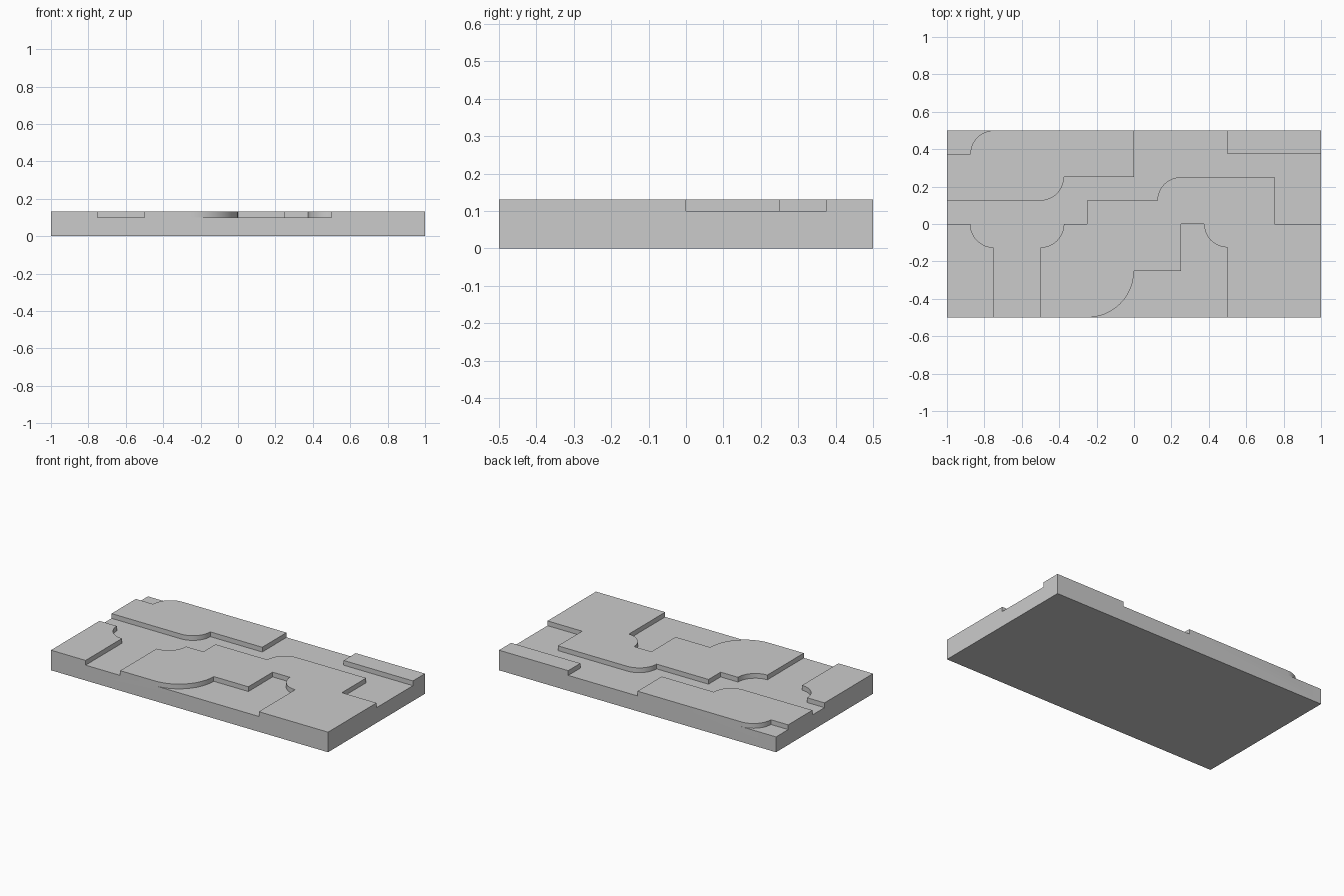
import bpy, bmesh
from math import sin, cos, radians

if "Cube" in bpy.data.objects:
    bpy.data.objects.remove(bpy.data.objects["Cube"])

TOP, FLOOR = 0.131, 0.1   # raised surface and channel floor heights
OUT = 0.1                 # how far cutters run past the slab edge


def arc(cx, cy, r, a0, a1, n=12):
    return [(cx + r * cos(radians(a0 + (a1 - a0) * i / n)),
             cy + r * sin(radians(a0 + (a1 - a0) * i / n))) for i in range(n + 1)]


def prism(name, outline, z0, z1):
    bm = bmesh.new()
    face = bm.faces.new([bm.verts.new((x, y, z0)) for x, y in outline])
    new = bmesh.ops.extrude_face_region(bm, geom=[face])["geom"]
    bmesh.ops.translate(bm, vec=(0, 0, z1 - z0),
                        verts=[v for v in new if isinstance(v, bmesh.types.BMVert)])
    bmesh.ops.recalc_face_normals(bm, faces=bm.faces)
    mesh = bpy.data.meshes.new(name)
    bm.to_mesh(mesh)
    bm.free()
    obj = bpy.data.objects.new(name, mesh)
    bpy.context.collection.objects.link(obj)
    return obj


# full height slab
slab = prism("panel_slab", [(-1, -.5), (1, -.5), (1, .5), (-1, .5)], 0, TOP)

R = 0.125
# main branching channel, counter-clockwise from the left edge
channel = ([(-1 - OUT, 0)] + arc(-.75, 0, R, 180, 270)
           + [(-.75, -.5 - OUT), (-.5, -.5 - OUT)] + arc(-.5, 0, R, 270, 360)
           + [(-.25, 0), (-.25, R)] + arc(.25, R, R, 180, 90)
           + [(.75, .25), (.75, 0), (1 + OUT, 0), (1 + OUT, .375), (.5, .375),
              (.5, .5 + OUT), (0, .5 + OUT), (0, .25)]
           + arc(-.5, .25, R, 360, 270) + [(-1 - OUT, R)])

# front recess with the large rounded corner
front_recess = ([(-.25, -.5 - OUT)] + [(.5, -.5 - OUT)] + arc(.5, 0, R, 270, 180)
                + [(.25, 0), (.25, -.25)] + arc(-.25, -.25, .25, 0, -90))

# small notch at the back left corner
corner_notch = ([(-1 - OUT, .375)] + arc(-.75, .375, R, 180, 90)
                + [(-.75, .5 + OUT), (-1 - OUT, .5 + OUT)])

# carve the recesses
bpy.context.view_layer.objects.active = slab
slab.select_set(True)
for name, outline in (("channel_cutter", channel), ("recess_cutter", front_recess),
                      ("notch_cutter", corner_notch)):
    cutter = prism(name, outline, FLOOR, TOP + OUT)
    cutter.hide_render = True
    mod = slab.modifiers.new(name, 'BOOLEAN')
    mod.operation, mod.solver, mod.object = 'DIFFERENCE', 'EXACT', cutter
    bpy.ops.object.modifier_apply(modifier=name)
    bpy.data.objects.remove(cutter)

bpy.ops.object.shade_smooth_by_angle(angle=radians(30))
